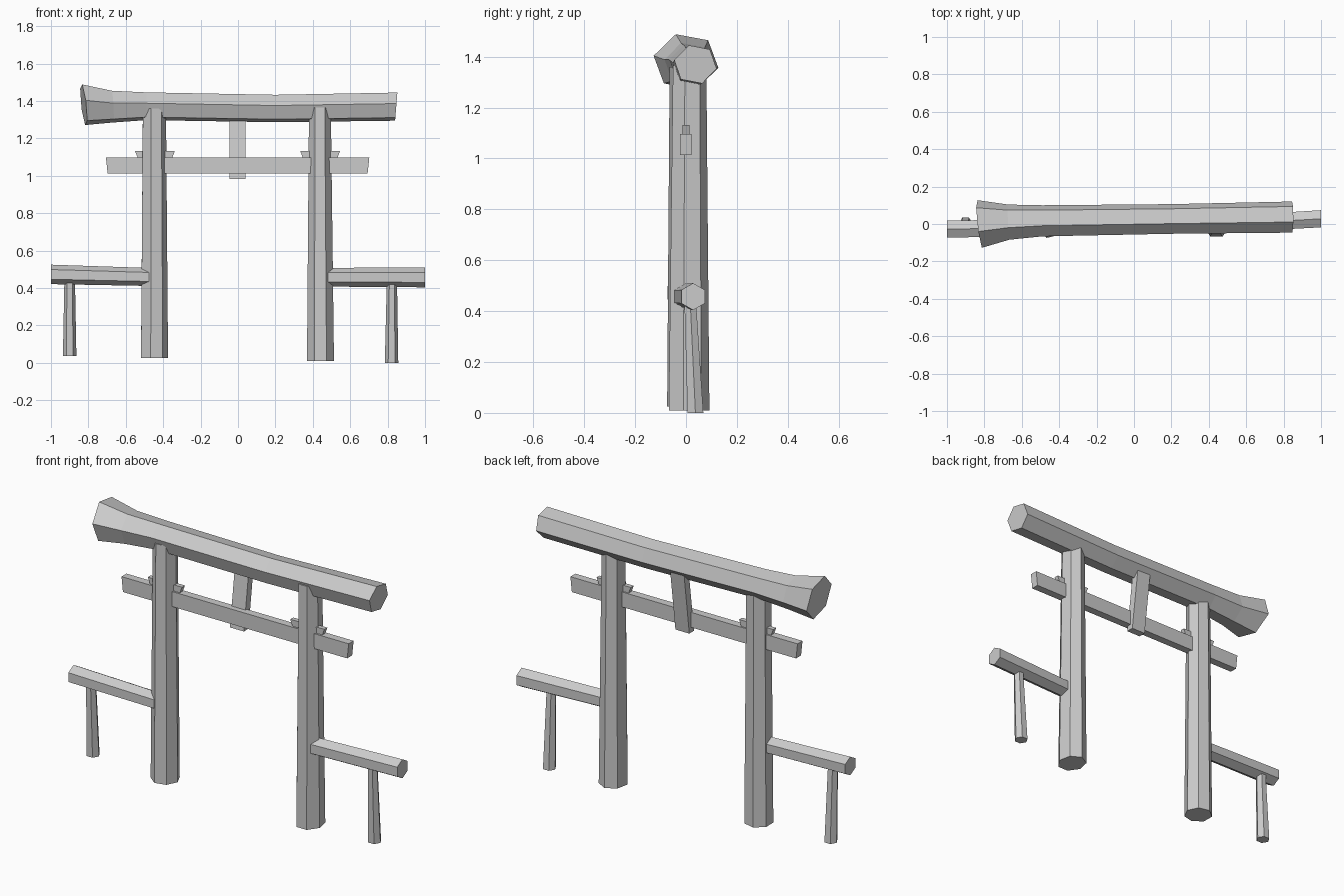
import bpy, bmesh, math

if "Cube" in bpy.data.objects:
    bpy.data.objects.remove(bpy.data.objects["Cube"])


def make(name, rings):
    """Skin a list of equal-length point rings and cap both ends."""
    bm = bmesh.new()
    loops = [[bm.verts.new(p) for p in ring] for ring in rings]
    n = len(loops[0])
    for a, b in zip(loops, loops[1:]):
        for i in range(n):
            j = (i + 1) % n
            bm.faces.new((a[i], a[j], b[j], b[i]))
    bm.faces.new(loops[0])
    bm.faces.new(loops[-1])
    bmesh.ops.recalc_face_normals(bm, faces=bm.faces)
    mesh = bpy.data.meshes.new(name)
    bm.to_mesh(mesh)
    bm.free()
    obj = bpy.data.objects.new(name, mesh)
    bpy.context.collection.objects.link(obj)
    return obj


def polygon(n, ru, rv, phase):
    angles = [math.radians(phase + 360 * i / n) for i in range(n)]
    return [(ru * math.cos(t), rv * math.sin(t)) for t in angles]


def post(name, n, phase, stations):
    """Upright: stations are (x, y, z, rx, ry)."""
    make(name, [[(x + u, y + v, z) for u, v in polygon(n, rx, ry, phase)]
                for x, y, z, rx, ry in stations])


def log(name, phase, stations):
    """Six-sided horizontal: stations are (x, y, z, ry, rz, slant_y, slant_z)."""
    make(name, [[(x + sy * u + sz * v, y + u, z + v) for u, v in polygon(6, ry, rz, phase)]
                for x, y, z, ry, rz, sy, sz in stations])


def slab(name, stations):
    """Rectangular upright block: stations are (x, y, z, half_x, half_y)."""
    make(name, [[(x + sx * hx, y + sy * hy, z)
                 for sx, sy in ((-1, -1), (1, -1), (1, 1), (-1, 1))]
                for x, y, z, hx, hy in stations])


# Main seven-sided pillars
flat_front = -90 + 180 / 7
post("left_pillar", 7, flat_front + 13,
     [(-0.45, 0.0, 0.025, 0.076, 0.076), (-0.45, 0.0, 1.36, 0.065, 0.066)])
post("right_pillar", 7, flat_front,
     [(0.441, 0.008, 0.01, 0.074, 0.084), (0.438, 0.011, 1.365, 0.06, 0.069)])

# Top beam, flaring at the left end
log("top_beam", 168, [
    (-0.825, 0.0, 1.38, 0.13, 0.114, -0.11, -0.11),
    (-0.67, 0.01, 1.37, 0.096, 0.089, -0.05, -0.05),
    (-0.49, 0.017, 1.372, 0.085, 0.078, 0, 0),
    (0.2, 0.027, 1.36, 0.081, 0.077, 0, 0),
    (0.846, 0.037, 1.37, 0.085, 0.079, 0, 0.08)])

# Tie beam, wedges and centre strut
slab("tie_beam", [(-0.002, -0.001, 1.013, 0.695, 0.022), (-0.002, -0.001, 1.097, 0.704, 0.022)])
for side, x in (("left", -0.444), ("right", 0.439)):
    slab(side + "_wedge", [(x, 0, 1.09, 0.09, 0.013), (x, 0, 1.132, 0.106, 0.013)])
slab("centre_strut", [(-0.002, 0.014, 0.983, 0.043, 0.021), (-0.002, 0.062, 1.34, 0.043, 0.021)])

# Low side rails
log("left_rail", 90, [(-1.0, -0.027, 0.473, 0.053, 0.052, 0, 0),
                      (-0.46, -0.02, 0.459, 0.05, 0.048, 0, 0)])
log("right_rail", 90, [(0.46, -0.003, 0.458, 0.05, 0.05, 0, 0),
                       (1.0, 0.028, 0.457, 0.053, 0.053, 0, 0)])

# Rail legs
post("left_rail_leg", 6, 0, [(-0.9, 0.003, 0.037, 0.036, 0.036), (-0.9, -0.016, 0.46, 0.028, 0.028)])
post("right_rail_leg", 6, 0, [(0.821, 0.037, 0.0, 0.036, 0.036), (0.823, 0.016, 0.45, 0.027, 0.026)])
